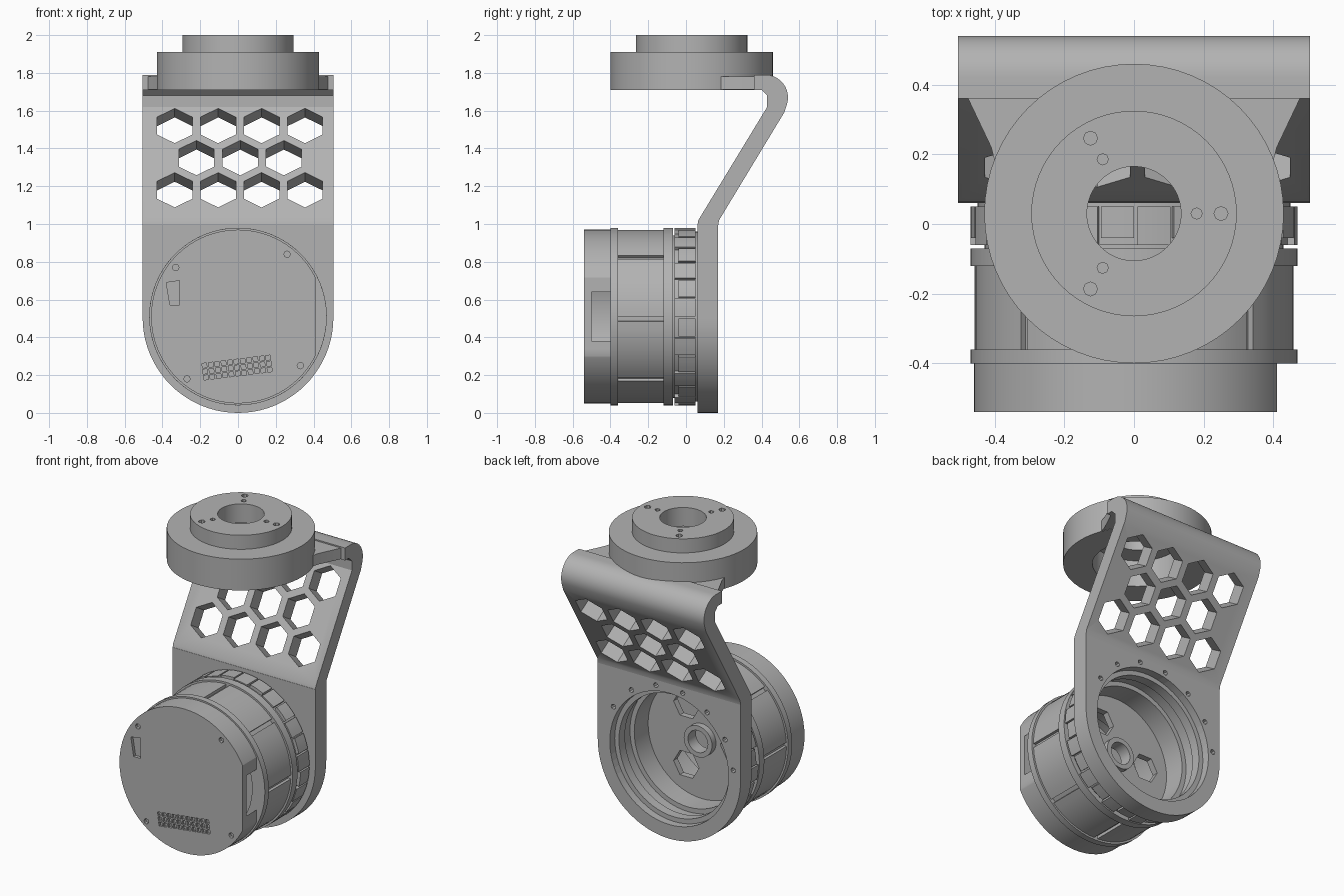
import bpy, bmesh, math
from mathutils import Vector, Matrix

if "Cube" in bpy.data.objects:
    bpy.data.objects.remove(bpy.data.objects["Cube"])

grey = bpy.data.materials.new("machined grey")
grey.diffuse_color = (0.45, 0.45, 0.45, 1)
grey.use_nodes = True
grey.node_tree.nodes["Principled BSDF"].inputs["Base Color"].default_value = grey.diffuse_color
MZ = 0.51   # height of the motor axis (runs along y)
DY = 0.03   # y of the upright hub axis


def add(name, bm, smooth=True):
    bmesh.ops.recalc_face_normals(bm, faces=bm.faces)
    me = bpy.data.meshes.new(name)
    bm.to_mesh(me)
    bm.free()
    me.materials.append(grey)
    ob = bpy.data.objects.new(name, me)
    bpy.context.collection.objects.link(ob)
    if smooth:
        shade(ob)
    return ob


def shade(ob):
    bpy.ops.object.select_all(action='DESELECT')
    bpy.context.view_layer.objects.active = ob
    ob.select_set(True)
    bpy.ops.object.shade_smooth_by_angle(angle=math.radians(30))


def along_y(r, a, y):
    return Vector((r * math.cos(a), y, MZ + r * math.sin(a)))


def along_z(r, a, z):
    return Vector((r * math.cos(a), DY + r * math.sin(a), z))


def lathe(name, prof, place, n=64):
    """Revolve a closed (radius, height) loop."""
    bm = bmesh.new()
    rings = [[bm.verts.new(place(r, 2 * math.pi * i / n, h)) for r, h in prof] for i in range(n)]
    m = len(prof)
    for i in range(n):
        a, b = rings[i], rings[(i + 1) % n]
        for j in range(m):
            bm.faces.new((a[j], a[(j + 1) % m], b[(j + 1) % m], b[j]))
    return add(name, bm)


def prism_into(bm, pts, vec):
    a = [bm.verts.new(p) for p in pts]
    b = [bm.verts.new(Vector(p) + Vector(vec)) for p in pts]
    bm.faces.new(a)
    bm.faces.new(b[::-1])
    for i in range(len(a)):
        j = (i + 1) % len(a)
        bm.faces.new((a[i], b[i], b[j], a[j]))


def prism(name, pts, vec):
    bm = bmesh.new()
    prism_into(bm, pts, vec)
    return add(name, bm)


def ngon(c, u, v, r, n, start=0.0):
    return [Vector(c) + r * (math.cos(start + 2 * math.pi * i / n) * Vector(u)
            + math.sin(start + 2 * math.pi * i / n) * Vector(v)) for i in range(n)]


def cut(ob, prisms):
    """Subtract a set of (points, vector) prisms from an object."""
    bm = bmesh.new()
    for pts, vec in prisms:
        prism_into(bm, pts, vec)
    tool = add("cutter", bm, False)
    mod = ob.modifiers.new("cut", 'BOOLEAN')
    mod.operation, mod.solver, mod.object = 'DIFFERENCE', 'EXACT', tool
    bpy.context.view_layer.objects.active = ob
    bpy.ops.object.modifier_apply(modifier=mod.name)
    bpy.data.objects.remove(tool)
    shade(ob)


def arc_blocks(name, r0, r1, y0, y1, count, fill, steps=5, jitter=0.0):
    """Ring of raised curved blocks around the motor."""
    bm = bmesh.new()
    for k in range(count):
        a0 = 2 * math.pi * k / count
        da = 2 * math.pi / count * fill
        angs = [a0 + da * i / steps for i in range(steps + 1)]
        low = y0 + jitter * (k % 2)
        pts = [along_y(r1, a, low) for a in angs] + [along_y(r0, a, low) for a in angs[::-1]]
        prism_into(bm, pts, (0, y1 - low, 0))
    return add(name, bm)


X, Y, Z = (1, 0, 0), (0, 1, 0), (0, 0, 1)

# Lower bracket plate: rounded bottom, open centre
W = 0.505
outline = [(W * math.cos(a), 0.06, W + W * math.sin(a))
           for a in [math.pi + math.pi * i / 40 for i in range(41)]]
outline += [(W, 0.06, 1.0), (-W, 0.06, 1.0)]
plate = prism("lower_plate", outline, (0, 0.11, 0))
screws = [(ngon(along_y(0.455, math.radians(a), 0.13), X, Z, 0.016, 8), (0, 0.1, 0))
          for a in range(30, 180, 24)]
cut(plate, [(ngon((0, 0, MZ), X, Z, 0.42, 64), (0, 0.3, 0))] + screws)

# Sloped bracket plate with rounded upper bend
side = [(0.06, 0.99), (0.17, 0.99), (0.175, 1.02), (0.52, 1.59)]
side += [(0.42 + 0.12 * math.cos(a), 1.67 + 0.12 * math.sin(a))
         for a in [math.radians(-15 + 105 * i / 10) for i in range(11)]]
side += [(0.36, 1.79), (0.36, 1.71), (0.40, 1.71), (0.43, 1.68), (0.43, 1.62), (0.065, 1.02)]
slope = prism("sloped_plate", [(-W, y, z) for y, z in side], (2 * W, 0, 0))

# Honeycomb holes, cut square to the slope
d = Vector((0, 0.365, 0.6)).normalized()
nrm = Vector((0, d.z, -d.y))
hexes = []
for row, z in enumerate((1.52, 1.35, 1.18)):
    y = 0.065 + (z - 1.02) * 0.365 / 0.6
    for x in ((-0.22, 0.012, 0.243) if row == 1 else (-0.335, -0.105, 0.125, 0.355)):
        c = Vector((x, y, z)) - nrm * 0.06
        hexes.append((ngon(c, X, d, 0.108, 6, math.pi / 6), nrm * 0.28))
cut(slope, hexes)
# Tapered upper bracket plate reaching under the hub
taper = [(-W, 0.42), (-0.41, 0.22), (-0.38, 0.10), (0.38, 0.10), (0.41, 0.22), (W, 0.42)]
top = prism("upper_plate", [(x, y, 1.712) for x, y in taper], (0, 0, 0.07))
cut(top, [(ngon((0, DY, 1.6), X, Y, 0.26, 48), (0, 0, 0.4))])

# Upright hub: wide drum and raised collar, hollow underneath
hub = lathe("hub", [(0.26, 1.71), (0.43, 1.71), (0.43, 1.91), (0.295, 1.91), (0.295, 2.0),
                    (0.135, 2.0), (0.135, 1.88), (0.26, 1.88)], along_z)
cut(hub, [(ngon(along_z(r, math.radians(a), 1.96), X, Y, s, 8), (0, 0, 0.1))
          for a in (0, 120, 240) for r, s in ((0.18, 0.016), (0.25, 0.02))])

# Motor housing with flanges, open towards the back
lathe("motor_housing", [(0.45, 0.07), (0.45, -0.06), (0.43, -0.06), (0.43, -0.07), (0.47, -0.07),
                        (0.47, -0.12), (0.44, -0.12), (0.44, -0.36), (0.47, -0.36), (0.47, -0.40),
                        (0.38, -0.40), (0.38, -0.02), (0.41, -0.02), (0.41, 0.07)], along_y)
arc_blocks("housing_panels", 0.43, 0.458, -0.365, -0.115, 8, 0.93, 8)
arc_blocks("grip_blocks", 0.44, 0.47, -0.06, 0.05, 28, 0.9, 3, 0.02)
lathe("bracket_lip", [(0.39, 0.06), (0.43, 0.06), (0.43, 0.12), (0.39, 0.12)], along_y)

# Inner wall of the motor with openings and a small hub ring
wall = lathe("inner_wall", [(0.07, -0.2), (0.385, -0.2), (0.385, -0.16), (0.07, -0.16)], along_y)
cut(wall, [(ngon(along_y(0.22, math.radians(a), -0.3), X, Z, 0.09, 6), (0, 0.3, 0))
           for a in (60, 180, 300)])
lathe("inner_ring", [(0.07, -0.2), (0.1, -0.2), (0.1, -0.12), (0.07, -0.12)], along_y, 32)

# Front cap: hollow cup with a flat cut on one side, sockets and screw holes
cap = lathe("front_cap", [(0.0005, -0.54), (0.46, -0.54), (0.46, -0.40), (0.43, -0.40),
                          (0.43, -0.50), (0.0005, -0.50)], along_y)
cuts = [([(0.41, -0.6, 0), (0.6, -0.6, 0), (0.6, -0.6, 1), (0.41, -0.6, 1)], (0, 0.3, 0))]
for x, z in ((-0.33, 0.77), (0.26, 0.84), (-0.27, 0.18), (0.33, 0.25)):
    cuts.append((ngon((x, -0.56, z), X, Z, 0.017, 8), (0, 0.04, 0)))
cuts.append(([(-0.38, -0.56, 0.69), (-0.31, -0.56, 0.70), (-0.31, -0.56, 0.57),
              (-0.36, -0.56, 0.57)], (0, 0.04, 0)))
tilt = Matrix.Rotation(math.radians(-7), 3, 'Y')
for i in range(11):
    for j in range(3):
        c = tilt @ Vector(((i - 5) * 0.034, 0, (j - 1) * 0.032)) + Vector((-0.005, -0.56, 0.24))
        cuts.append((ngon(c, tilt @ Vector(X), tilt @ Vector(Z), 0.017, 4, math.pi / 4), (0, 0.035, 0)))
cut(cap, cuts)
